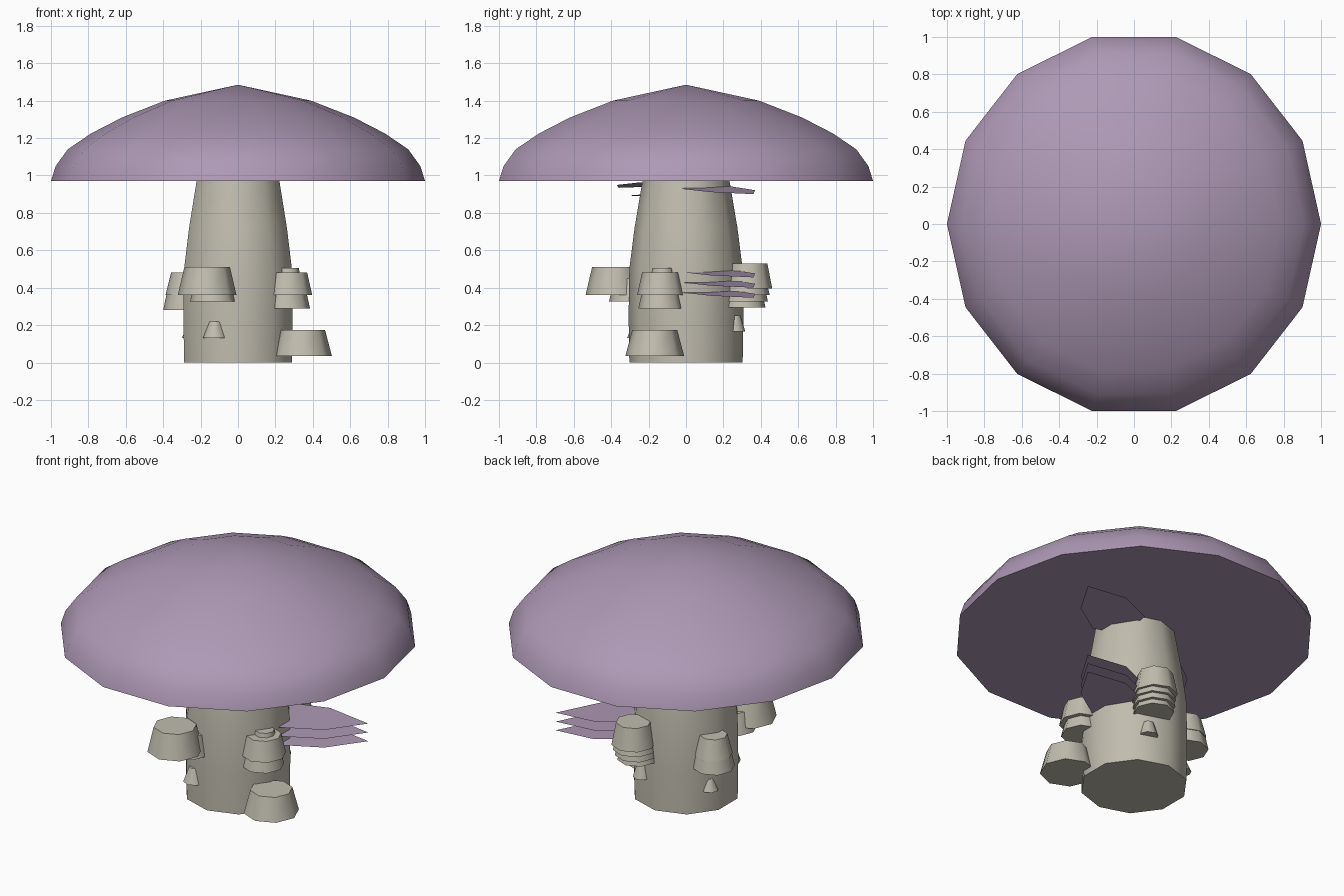
import bpy, bmesh, math

if "Cube" in bpy.data.objects:
    bpy.data.objects.remove(bpy.data.objects["Cube"])


def material(name, rgb):
    m = bpy.data.materials.new(name)
    m.diffuse_color = (*rgb, 1)
    m.use_nodes = True
    m.node_tree.nodes["Principled BSDF"].inputs["Base Color"].default_value = m.diffuse_color
    return m


PURPLE = material("dusty_purple", (0.42, 0.315, 0.46))
STONE = material("pale_stone", (0.53, 0.505, 0.425))


def finish(name, bm, mat, angle):
    """Turn a bmesh into a named object, smooth below the given angle."""
    bmesh.ops.recalc_face_normals(bm, faces=bm.faces)
    mesh = bpy.data.meshes.new(name)
    bm.to_mesh(mesh)
    bm.free()
    mesh.materials.append(mat)
    ob = bpy.data.objects.new(name, mesh)
    bpy.context.collection.objects.link(ob)
    bpy.ops.object.select_all(action='DESELECT')
    bpy.context.view_layer.objects.active = ob
    ob.select_set(True)
    if angle:
        bpy.ops.object.shade_smooth_by_angle(angle=math.radians(angle))
    return ob


def lathe(name, profile, sides, mat, centre=(0, 0), turn=0.0, y_scale=1.0, angle=50):
    """Closed solid of stacked polygon rings; radius 0 makes a point."""
    bm = bmesh.new()
    rings = []
    for r, z in profile:
        n = sides if r else 1
        rings.append([bm.verts.new((
            centre[0] + r * math.cos(turn + 2 * math.pi * i / sides),
            centre[1] + r * math.sin(turn + 2 * math.pi * i / sides) * y_scale,
            z)) for i in range(n)])
    for a, b in zip(rings, rings[1:]):
        for i in range(sides):
            j = (i + 1) % sides
            if len(b) == 1:
                bm.faces.new((a[i], a[j], b[0]))
            else:
                bm.faces.new((a[i], a[j], b[j], b[i]))
    for ring in (rings[0], rings[-1]):
        if len(ring) > 1:
            bm.faces.new(ring)
    return finish(name, bm, mat, angle)


def sheet(name, points, z0, slope, sign=1):
    """Thin leaf-like plate sloping down away from the stem."""
    bm = bmesh.new()
    bm.faces.new([bm.verts.new((sign * x, sign * y, z0 - slope * x)) for x, y in points])
    return finish(name, bm, PURPLE, 0)


# Big cap
lathe("cap", [(1, 0.97), (0.975, 1.05), (0.91, 1.14), (0.785, 1.225),
              (0.62, 1.31), (0.39, 1.40), (0, 1.485)], 14, PURPLE, y_scale=1.026)

# Tapered stem
lathe("stem", [(0.303, 0), (0.307, 0.25), (0.303, 0.5), (0.275, 0.72), (0.232, 0.975)],
      10, STONE, turn=math.pi / 2)

# Small bracket growths: name, x, y, bottom radius, top radius, bottom z, top z
growths = [
    ("front_bracket", -0.165, -0.38, 0.157, 0.122, 0.36, 0.51),
    ("front_bracket_under", -0.135, -0.29, 0.122, 0.09, 0.325, 0.45),
    ("right_bracket_top", 0.27, -0.125, 0.07, 0.055, 0.42, 0.505),
    ("right_bracket", 0.27, -0.135, 0.127, 0.10, 0.36, 0.48),
    ("right_bracket_under", 0.265, -0.135, 0.12, 0.095, 0.29, 0.40),
    ("low_right_bracket", 0.345, -0.167, 0.157, 0.12, 0.035, 0.175),
    ("left_bracket", -0.28, 0.13, 0.108, 0.078, 0.36, 0.48),
    ("left_bracket_under", -0.28, 0.13, 0.12, 0.095, 0.28, 0.40),
    ("back_bracket", 0.125, 0.335, 0.126, 0.10, 0.395, 0.53),
    ("back_bracket_second", 0.125, 0.325, 0.123, 0.10, 0.36, 0.45),
    ("back_bracket_third", 0.12, 0.318, 0.12, 0.10, 0.325, 0.42),
    ("back_bracket_fourth", 0.115, 0.31, 0.115, 0.095, 0.295, 0.38),
    ("front_bud", -0.122, -0.25, 0.065, 0.032, 0.13, 0.22),
    ("back_bud", 0.115, 0.262, 0.055, 0.03, 0.165, 0.25),
    ("left_bud", -0.25, 0.125, 0.05, 0.02, 0.13, 0.20),
]
for name, x, y, r0, r1, z0, z1 in growths:
    lathe(name, [(r0, z0), (r1, z1)], 8, STONE, centre=(x, y))

# Flat purple plates on both sides
leaf = [(0.64, 0.36), (0.37, 0.37), (0.13, 0.25), (0.10, 0.03), (0.28, -0.025), (0.50, 0.13)]
for i, z in enumerate((0.505, 0.45, 0.396)):
    sheet(f"right_plate_{i + 1}", leaf, z, 0.078)
sheet("upper_right_plate", leaf, 0.95, 0.078)
sheet("upper_left_plate", leaf, 0.97, 0.056, sign=-1)

# Little plate on the front left under the cap
small = [(0.19 + 0.065 * math.cos(k * math.pi / 3),
          0.235 + 0.065 * math.sin(k * math.pi / 3)) for k in range(6)]
sheet("small_front_plate", small, 0.905, 0.06, sign=-1)
